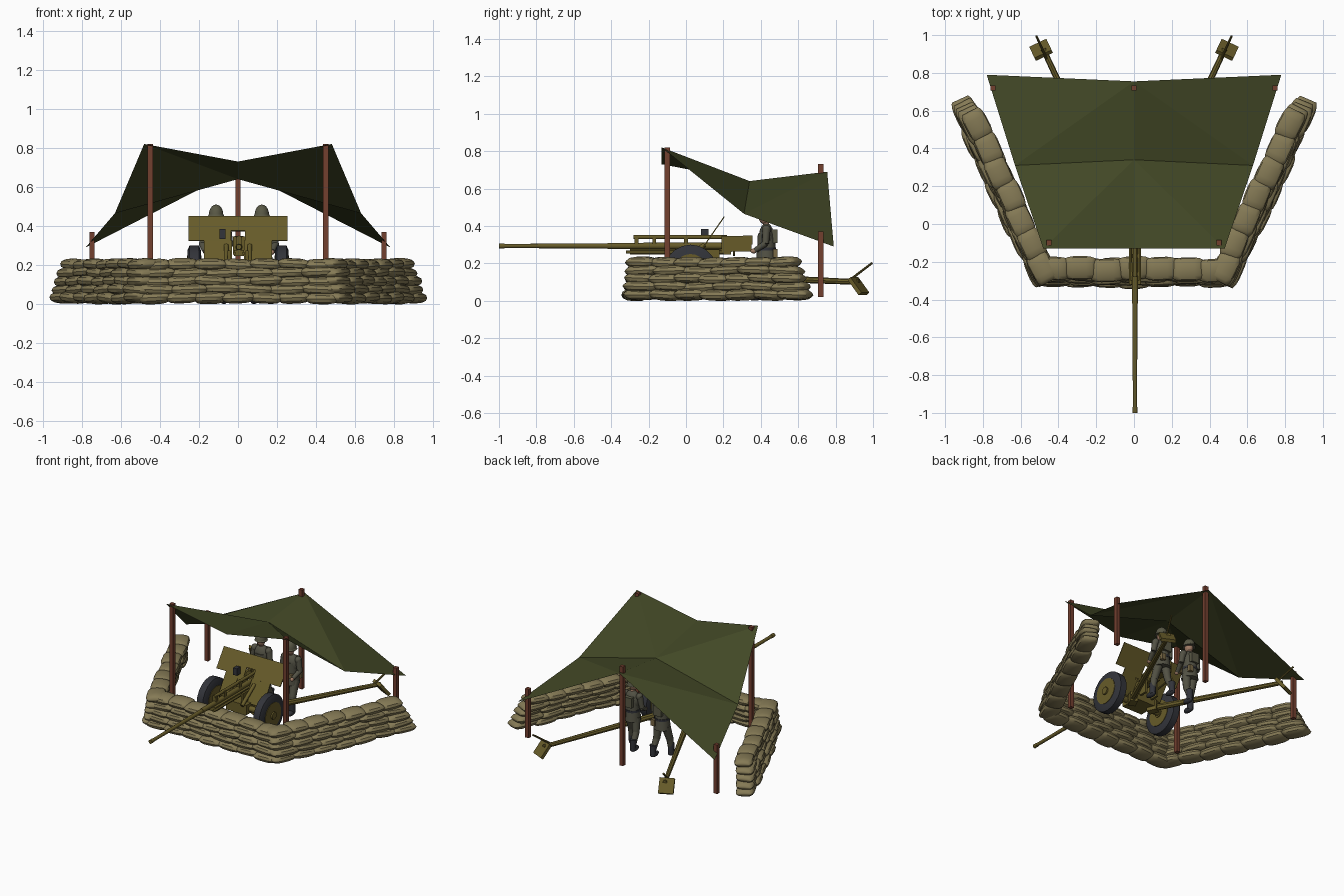
import bpy, bmesh, math, random
from mathutils import Vector, Matrix, Euler

if "Cube" in bpy.data.objects:
    bpy.data.objects.remove(bpy.data.objects["Cube"])

random.seed(4)

def mat(name, r, g, b):
    m = bpy.data.materials.new(name)
    m.diffuse_color = (r, g, b, 1)
    m.use_nodes = True
    m.node_tree.nodes["Principled BSDF"].inputs["Base Color"].default_value = m.diffuse_color
    return m

SAND = mat("sandbag_tan", .235, .195, .092)
TARP = mat("canvas_green", .054, .064, .019)
WOOD = mat("pole_brown", .17, .05, .028)
GUN = mat("gun_olive", .135, .105, .022)
TYRE = mat("tyre_black", .032, .034, .042)
CLOTH = mat("uniform_grey", .085, .083, .058)
HELM = mat("helmet_olive", .10, .098, .06)
SKIN = mat("skin", .35, .2, .13)
POUCH = mat("pouch_tan", .19, .14, .06)

def finish(name, bm, m):
    bmesh.ops.recalc_face_normals(bm, faces=bm.faces)
    me = bpy.data.meshes.new(name)
    bm.to_mesh(me)
    bm.free()
    me.materials.append(m)
    ob = bpy.data.objects.new(name, me)
    bpy.context.collection.objects.link(ob)
    return ob

def tube(name, p, q, r1, r2, m, n=10):
    p, q = Vector(p), Vector(q)
    d = q - p
    M = Matrix.Translation((p + q) / 2) @ d.to_track_quat('Z', 'Y').to_matrix().to_4x4()
    bm = bmesh.new()
    bmesh.ops.create_cone(bm, cap_ends=True, segments=n, radius1=r1, radius2=r2,
                          depth=d.length, matrix=M)
    return finish(name, bm, m)

def box(name, c, size, m, rot=(0, 0, 0)):
    bm = bmesh.new()
    M = Matrix.Translation(c) @ Euler(rot).to_matrix().to_4x4() @ Matrix.Diagonal((*size, 1))
    bmesh.ops.create_cube(bm, size=1, matrix=M)
    return finish(name, bm, m)

def ball(name, c, r, m, rot=(0, 0, 0), cut=None):
    bm = bmesh.new()
    M = Matrix.Translation(c) @ Euler(rot).to_matrix().to_4x4() @ Matrix.Diagonal((*r, 1))
    bmesh.ops.create_uvsphere(bm, u_segments=14, v_segments=10, radius=1, matrix=M)
    if cut is not None:
        g = bm.verts[:] + bm.edges[:] + bm.faces[:]
        bmesh.ops.bisect_plane(bm, geom=g, plane_co=(0, 0, cut), plane_no=(0, 0, -1), clear_outer=True)
    return finish(name, bm, m)

# --- sandbag walls: stacked pillow shapes with pinched ends ---
def add_bag(bm, c, yaw, length, depth, height):
    M = Matrix.Translation(c) @ Euler((random.uniform(-.1, .1), random.uniform(-.06, .06), yaw)).to_matrix().to_4x4()
    rings = []
    for t in (-1, -.93, -.75, -.4, 0, .4, .75, .93, 1):
        w = depth / 2 * (1 - .25 * abs(t) ** 4)
        h = height / 2 * max(.12, (1 - t ** 4) ** .5)
        ring = []
        for k in range(12):
            a = math.tau * k / 12
            ca, sa = math.cos(a), math.sin(a)
            ring.append(bm.verts.new(M @ Vector((t * length / 2, w * math.copysign(abs(ca) ** .75, ca),
                                                 h * math.copysign(abs(sa) ** .85, sa)))))
        rings.append(ring)
    for a, b in zip(rings, rings[1:]):
        for k in range(12):
            bm.faces.new((a[k], a[(k + 1) % 12], b[(k + 1) % 12], b[k]))
    bm.faces.new(rings[0])
    bm.faces.new(rings[-1])

def wall(name, a, b, end_step, out):
    a, b, out = Vector(a), Vector(b), Vector(out)
    u = (b - a).normalized()
    yaw = math.atan2(u.y, u.x)
    bm = bmesh.new()
    for layer in range(5):
        start, stop = 0, (b - a).length - end_step * layer
        n = 6 if layer % 2 else 7
        pitch = (stop - start) / n
        for i in range(n):
            p = a + u * (start + pitch * (i + .5)) + out * (.02 - .009 * layer + random.uniform(-.008, .008))
            add_bag(bm, (p.x, p.y, .033 + .0425 * layer + random.uniform(-.003, .003)),
                    yaw + random.uniform(-.06, .06), pitch * 1.17, .125, .062)
    return finish(name, bm, SAND)

wall("sandbags_front", (-.5, -.255), (.5, -.255), 0, (0, -1))
for s, side in ((-1, "left"), (1, "right")):
    wall("sandbags_" + side, (s * .465, -.30), (s * .905, .655), .02, (s * .9, -.42))

# --- canvas roof ---
rows = [((.48, -.13, .82), (0, -.13, .73)),
        ((.63, .31, .465), (0, .34, .64)),
        ((.78, .79, .29), (0, .755, .69))]
bm = bmesh.new()
mid = [bm.verts.new(r[1]) for r in rows]
for s in (-1, 1):
    e = [bm.verts.new((s * r[0][0], r[0][1], r[0][2])) for r in rows]
    tris = [(e[0], mid[0], mid[1]), (e[0], mid[1], e[1]),
            (e[1], mid[1], mid[2]), (e[1], mid[2], e[2])]
    for t in tris:
        bm.faces.new(t if s < 0 else t[::-1])
tarp = finish("canvas_roof", bm, TARP)
if tarp.data.polygons[0].normal.z < 0:
    tarp.data.flip_normals()

# --- poles ---
for i, (x, y, top) in enumerate(((-.45, -.1, .82), (.45, -.1, .82), (-.747, .72, .37),
                                 (.747, .72, .37), (0, .72, .73))):
    box(f"roof_pole_{i}", (x, y, (top + .02) / 2), (.028, .028, top - .02), WOOD)

# --- gun barrel and recoil gear ---
B = .005
tube("barrel_front", (B, -1, .293), (B, -.35, .293), .011, .0145, GUN, 14)
tube("barrel_rear", (B, -.42, .293), (B, .22, .293), .0165, .019, GUN, 14)
tube("muzzle_ring", (B, -1, .293), (B, -.97, .293), .0135, .0135, GUN, 14)
tube("recoil_cylinder", (B, -.28, .34), (B, .22, .34), .011, .011, GUN)
for y in (-.265, -.17, .0):
    box("recoil_bracket", (B, y, .315), (.03, .02, .06), GUN)
box("breech_block", (B, .27, .305), (.06, .16, .085), GUN)
box("breech_cap", (B, .33, .325), (.045, .05, .05), GUN)
box("cradle", (B, -.03, .262), (.05, .54, .03), GUN)
for s in (-1, 1):
    tube("cradle_rod", (B + s * .024, -.32, .26), (B + s * .024, .2, .26), .008, .008, GUN)
    box("carriage_cheek", (s * .045, .08, .22), (.015, .2, .11), GUN)
    tube("balance_spring", (s * .06, -.04, .2), (s * .06, .1, .3), .013, .013, GUN)
box("gun_sight", (-.08, .1, .36), (.03, .04, .05), TYRE)
tube("aiming_wheel", (-.085, .25, .27), (-.085, .262, .27), .03, .03, GUN, 12)
tube("aiming_shaft", (-.085, .12, .25), (-.085, .255, .27), .006, .006, GUN, 8)
box("carriage_body", (0, .05, .165), (.16, .14, .07), GUN)

# --- sloped shield, wide on top and narrow between the wheels ---
lo, brk, hi = Vector((0, .03, .19)), Vector((0, .118, .325)), Vector((0, .205, .45))
def plate(name, x0, x1, a, b):
    d = b - a
    c = (a + b) / 2 + Vector(((x0 + x1) / 2, 0, 0))
    box(name, c, (x1 - x0, .006, d.length), GUN, (-math.atan2(d.y, d.z), 0, 0))
slot = brk.lerp(hi, .4)
plate("shield_top", -.253, .253, slot, hi)
for s in (-1, 1):
    x0, x1 = sorted((s * .035, s * .253))
    plate("shield_middle", x0, x1, brk, slot)
    x0, x1 = sorted((s * .03, s * .175))
    plate("shield_lower", x0, x1, lo, brk)

# --- wheels, axle and split trails ---
WY, WZ = .025, .16
tube("axle", (-.2, WY, WZ), (.2, WY, WZ), .02, .02, GUN)
for s in (-1, 1):
    def X(x): return (s * x, WY, WZ)
    tube("tyre_core", X(.2), X(.248), .14, .14, TYRE, 20)
    tube("tyre_inner_shoulder", X(.189), X(.2), .115, .14, TYRE, 20)
    tube("tyre_outer_shoulder", X(.248), X(.259), .14, .115, TYRE, 20)
    tube("wheel_disc", X(.186), X(.262), .09, .09, GUN, 20)
    tube("wheel_hub", X(.18), X(.272), .03, .026, GUN, 12)
    tube("trail", (s * .085, .08, .135), (s * .48, .925, .1), .022, .015, GUN, 8)
    box("trail_spade", (s * .492, .922, .078), (.1, .105, .022), GUN, (-.9, 0, -s * .44))
    tube("trail_handle", (s * .462, .875, .11), (s * .517, .995, .202), .007, .006, GUN, 8)
    box("trail_hinge", (s * .085, .09, .14), (.05, .07, .07), GUN, (0, 0, -s * .44))

# --- two crew members ---
def crew(tag, x, y, stride):
    def P(dx, dy, z): return (x + dx, y + dy, z)
    def n(part): return f"{tag}_{part}"
    ball(n("head"), P(0, -.01, .445), (.027, .031, .035), SKIN)
    ball(n("helmet"), P(0, -.008, .458), (.038, .043, .052), HELM, cut=.458)
    tube(n("helmet_brim"), P(0, -.008, .45), P(0, -.008, .46), .044, .038, HELM, 14)
    tube(n("neck"), P(0, 0, .395), P(0, -.005, .425), .018, .016, SKIN)
    ball(n("chest"), P(0, 0, .345), (.055, .04, .07), CLOTH)
    tube(n("waist"), P(0, 0, .24), P(0, 0, .36), .05, .046, CLOTH, 12)
    tube(n("belt"), P(0, 0, .27), P(0, 0, .285), .052, .052, TYRE, 12)
    tube(n("jacket_skirt"), P(0, 0, .205), P(0, 0, .272), .057, .05, CLOTH, 12)
    box(n("pack"), P(0, .043, .345), (.06, .03, .07), HELM)
    box(n("bottle"), P(.035, .048, .255), (.03, .025, .045), POUCH)
    for s in (-1, 1):
        f = s * stride
        tube(n("thigh"), P(s * .028, 0, .23), P(s * .036, f * .5 - .012, .125), .031, .024, CLOTH)
        tube(n("shin"), P(s * .036, f * .5 - .012, .13), P(s * .04, f, .05), .024, .019, CLOTH)
        tube(n("boot_leg"), P(s * .04, f, .09), P(s * .04, f + .003, .015), .023, .02, TYRE)
        ball(n("boot"), P(s * .04, f - .015, .02), (.02, .042, .019), TYRE)
        ball(n("shoulder"), P(s * .055, 0, .38), (.023, .024, .025), CLOTH)
        tube(n("upper_arm"), P(s * .057, 0, .385), P(s * .07, -.005, .305), .022, .018, CLOTH)
        tube(n("forearm"), P(s * .07, -.003, .308), P(s * .055, -.06, .27), .018, .014, CLOTH)
        ball(n("hand"), P(s * .053, -.068, .266), (.013, .017, .013), SKIN)
        box(n("pouch"), P(s * .03, -.048, .275), (.028, .018, .028), POUCH)

crew("left_crew", -.112, .43, .045)
crew("right_crew", .122, .43, -.05)

# --- smooth shading on everything but the canvas ---
bpy.ops.object.select_all(action='DESELECT')
for ob in bpy.data.objects:
    if ob is not tarp:
        ob.select_set(True)
        bpy.context.view_layer.objects.active = ob
bpy.ops.object.shade_smooth_by_angle(angle=math.radians(40))
